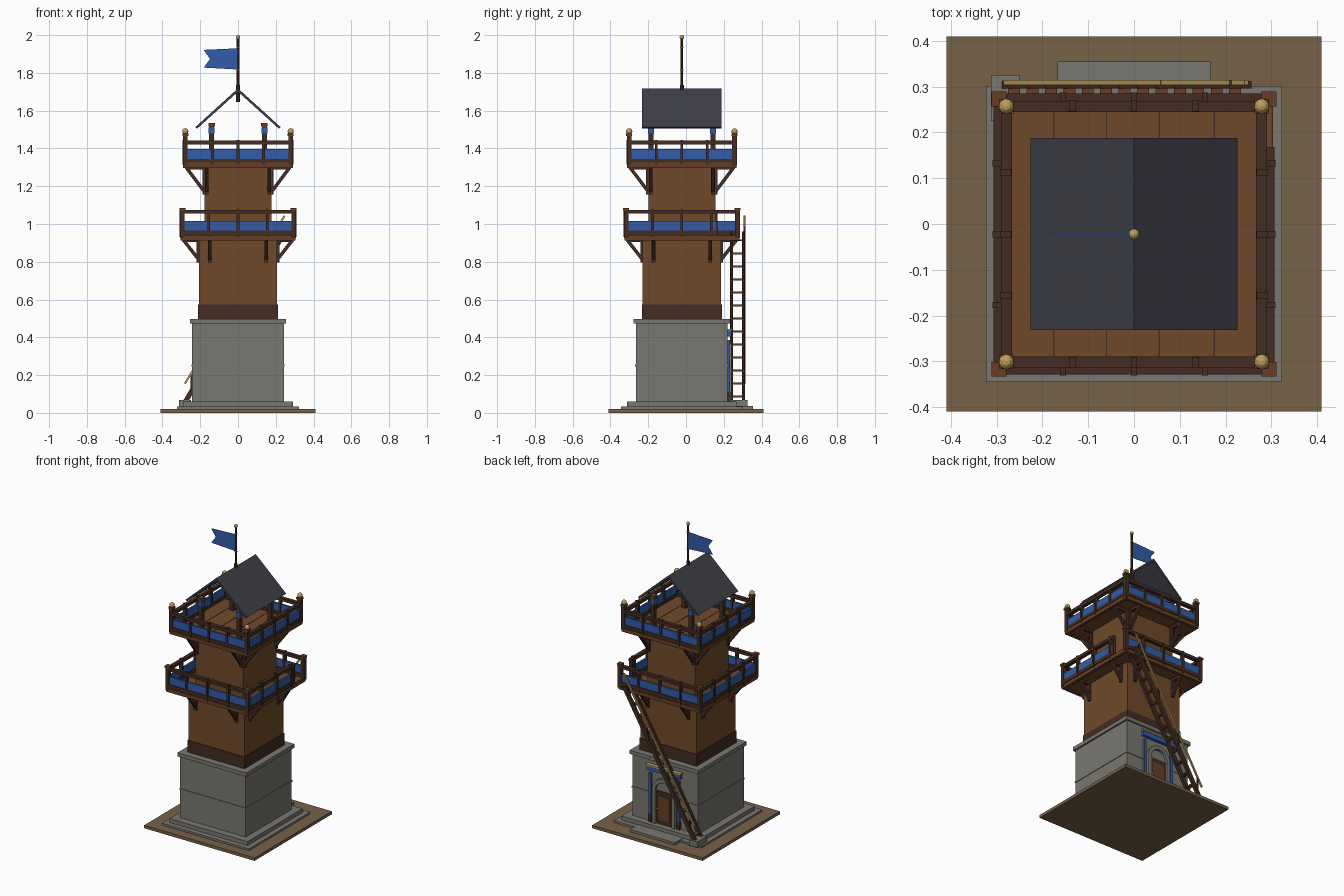
import bpy, bmesh, math
from mathutils import Vector, Matrix

if "Cube" in bpy.data.objects:
    bpy.data.objects.remove(bpy.data.objects["Cube"])

CY = -0.022  # tower centre line in y


def srgb(r, g, b):
    return [((c / 255 + 0.055) / 1.055) ** 2.4 for c in (r, g, b)] + [1]


def mat(name, *rgb):
    m = bpy.data.materials.new(name)
    m.diffuse_color = srgb(*rgb)
    m.use_nodes = True
    m.node_tree.nodes["Principled BSDF"].inputs["Base Color"].default_value = m.diffuse_color
    return m


DIRT = mat("packed_earth", 118, 97, 72)
STONE = mat("grey_stone", 122, 119, 112)
WOOD = mat("brown_planks", 112, 74, 42)
DARK = mat("dark_timber", 68, 44, 34)
MID = mat("reddish_timber", 102, 63, 38)
ROOF = mat("slate", 62, 62, 72)
BLUE = mat("blue_paint", 50, 92, 168)
GOLD = mat("gold", 190, 160, 95)


def finish(name, bm, m):
    bmesh.ops.recalc_face_normals(bm, faces=bm.faces)
    me = bpy.data.meshes.new(name)
    bm.to_mesh(me)
    bm.free()
    me.materials.append(m)
    ob = bpy.data.objects.new(name, me)
    bpy.context.collection.objects.link(ob)
    return ob


def box(name, m, x0, x1, y0, y1, z0, z1):
    bm = bmesh.new()
    bmesh.ops.create_cube(bm, size=1)
    for v in bm.verts:
        v.co = ((x0 + x1) / 2 + v.co.x * (x1 - x0), (y0 + y1) / 2 + v.co.y * (y1 - y0),
                (z0 + z1) / 2 + v.co.z * (z1 - z0))
    return finish(name, bm, m)


def block(name, m, half, z0, z1):
    """Square slab around the tower axis."""
    return box(name, m, -half, half, CY - half, CY + half, z0, z1)


def post(name, m, x, y, w, z0, z1):
    return box(name, m, x - w / 2, x + w / 2, y - w / 2, y + w / 2, z0, z1)


def beam(name, m, a, b, w, h):
    """Square bar between two points."""
    a, b = Vector(a), Vector(b)
    d = b - a
    bm = bmesh.new()
    bmesh.ops.create_cube(bm, size=1, matrix=Matrix.Diagonal((w, h, d.length, 1)))
    bm.transform(Matrix.Translation((a + b) / 2) @ d.to_track_quat('Z', 'Y').to_matrix().to_4x4())
    return finish(name, bm, m)


def ball(name, m, x, y, z, r):
    bm = bmesh.new()
    bmesh.ops.create_uvsphere(bm, u_segments=10, v_segments=6, radius=r,
                              matrix=Matrix.Translation((x, y, z)))
    return finish(name, bm, m)


def rod(name, m, r, z0, z1):
    bm = bmesh.new()
    bmesh.ops.create_cone(bm, cap_ends=True, segments=8, radius1=r, radius2=r, depth=z1 - z0,
                          matrix=Matrix.Translation((0, CY, (z0 + z1) / 2)))
    return finish(name, bm, m)


def prism(name, m, pts, y0, y1):
    """Outline in x and z, extruded along y."""
    bm = bmesh.new()
    f = bm.faces.new([bm.verts.new((x, y0, z)) for x, z in pts])
    r = bmesh.ops.extrude_face_region(bm, geom=[f])
    for v in r['geom']:
        if isinstance(v, bmesh.types.BMVert):
            v.co.y = y1
    return finish(name, bm, m)


def side_point(side, along, out, z):
    """Point on one of four sides: along the side, outward from the axis."""
    x, y = [(along, -out), (out, along), (along, out), (-out, along)][side]
    return Vector((x, y + CY, z))


def side_box(name, m, side, a0, a1, o0, o1, z0, z1):
    p, q = side_point(side, a0, o0, z0), side_point(side, a1, o1, z1)
    return box(name, m, min(p.x, q.x), max(p.x, q.x), min(p.y, q.y), max(p.y, q.y), z0, z1)


# Ground and stone base
box("ground_plate", DIRT, -.409, .409, -.409, .409, 0, .02)
block("lower_plinth", STONE, .323, .018, .033)
block("upper_plinth", STONE, .29, .033, .06)
block("stone_base", STONE, .243, .06, .475)
block("stone_course", STONE, .247, .246, .256)
block("stone_cap", STONE, .255, .472, .497)

# Timber tower body
block("timber_skirt", DARK, .212, .497, .575)
block("lower_walls", WOOD, .207, .575, .915)
block("upper_walls", WOOD, .177, .935, 1.3)


def railing(level, half, z, heights, inner, gap):
    """Deck railing: base rail, blue panel, top rail and posts on four sides."""
    base, panel, r0, r1, top = heights
    for s in range(4):
        end = .19 if (gap and s == 1) else half
        side_box(level + "_base_rail", DARK, s, -half, end, half - .011, half + .011, z, base)
        side_box(level + "_blue_panel", BLUE, s, -half, end, half - .006, half + .006, base, panel)
        side_box(level + "_top_rail", DARK, s, -half, end, half - .012, half + .012, r0, r1)
        for a in (-inner, 0, inner):
            side_box(level + "_rail_post", DARK, s, a - .007, a + .007,
                     half - .011, half + .014, z - .01, r1 + .004)
        if end < half:
            side_box(level + "_gap_post", DARK, s, end - .012, end, half - .011, half + .011, z, r1)
    for sx in (-1, 1):
        for sy in (-1, 1):
            post(level + "_corner_post", DARK, sx * half, CY + sy * half, .025, z - .015, top)
            post(level + "_post_cap", MID, sx * half, CY + sy * half, .032, top - .006, top + .008)


def deck(level, half, z0, z1, wall, foot, brace_at):
    """Deck slab with edge trim, joists and diagonal braces."""
    block(level + "_deck", WOOD, half - .006, z0 + .008, z1)
    for s in range(4):
        side_box(level + "_deck_edge", MID, s, -half, half, half - .02, half, z0, z1 - .003)
        for a in (-brace_at, brace_at):
            beam(level + "_brace", DARK, side_point(s, a, wall - .004, foot),
                 side_point(s, a, half - .015, z0 + .003), .018, .018)
            side_box(level + "_joist", DARK, s, a - .009, a + .009, wall, half - .012, z0 - .008, z0 + .01)
            side_box(level + "_brace_foot", DARK, s, a - .01, a + .01, wall - .002, wall + .012,
                     foot - .01, z0)


deck("middle", .304, .912, .94, .207, .805, .15)
railing("middle", .295, .94, (.965, 1.016, 1.055, 1.074, 1.078), .155, True)
deck("upper", .29, 1.297, 1.325, .177, 1.165, .165)
railing("upper", .279, 1.325, (1.345, 1.396, 1.422, 1.442, 1.472), .135, False)
for sx in (-1, 1):
    for sy in (-1, 1):
        ball("gold_finial", GOLD, sx * .279, CY + sy * .279, 1.49, .017)
for x in (-.175, -.06, .055, .175):
    box("plank_seam", DARK, x - .0015, x + .0015, CY - .268, CY + .268, 1.324, 1.3265)

# Roof posts with painted bands
for sx in (-1, 1):
    for sy in (-1, 1):
        x, y = sx * .14, CY + sy * .164
        post("roof_post", DARK, x, y, .026, 1.32, 1.53)
        post("roof_post_band", BLUE, x, y, .031, 1.478, 1.512)
        post("roof_post_cap", MID, x, y, .034, 1.515, 1.535)

# Gable roof
prism("roof", ROOF, [(-.226, 1.513), (0, 1.718), (.226, 1.513), (.216, 1.505),
                     (0, 1.700), (-.216, 1.505)], CY - .21, CY + .21)

# Flagpole and flag
rod("pole_socket", DARK, .011, 1.645, 1.735)
rod("flagpole", DARK, .007, 1.72, 1.985)
ball("pole_finial", GOLD, 0, CY, 1.988, .012)
for z in (1.815, 1.935):
    rod("flag_ring", GOLD, .0085, z - .003, z + .003)
prism("flag", BLUE, [(0, 1.93), (-.182, 1.922), (-.148, 1.874), (-.182, 1.828), (0, 1.818)],
      CY - .002, CY + .002)

# Doorway on the back
WALL = CY + .243


def arc(r, z, n=10):
    """Half circle from right to left."""
    return [(r * math.cos(math.pi * i / n), z + r * math.sin(math.pi * i / n)) for i in range(n + 1)]


box("door_step", STONE, -.167, .167, WALL + .03, .355, .018, .036)
prism("door_surround", STONE, [(.085, .06)] + arc(.085, .285) + [(-.085, .06), (-.06, .06)]
      + arc(.06, .285)[::-1] + [(.06, .06)], WALL - .01, WALL + .02)
prism("door_fanlight", STONE, arc(.061, .285) + [(-.061, .26), (.061, .26)], WALL - .01, WALL + .004)
box("door", DARK, -.06, .06, WALL - .01, WALL + .008, .06, .28)
box("door_panel", MID, -.042, .042, WALL, WALL + .012, .09, .25)
ball("door_knob", GOLD, .048, WALL + .012, .16, .006)
for sx in (-1, 1):
    post("door_blue_post", BLUE, sx * .105, WALL + .004, .018, .11, .385)
    post("door_post_foot", DARK, sx * .105, WALL + .004, .022, .06, .11)
box("door_lintel", BLUE, -.125, .125, WALL - .01, WALL + .02, .405, .435)
box("lintel_trim", GOLD, -.13, .13, WALL - .01, WALL + .024, .435, .444)

# Steep stair up the back, with handrail
box("stair_foot_stone", STONE, -.312, -.25, .225, .325, .03, .068)
FOOT, HEAD = (-.278, .06), (.245, .955)
for y in (.24, .304):
    beam("stair_stringer", DARK, (FOOT[0], y, FOOT[1]), (HEAD[0], y, HEAD[1]), .016, .026)
for i in range(13):
    t = (i + .4) / 13
    x, z = FOOT[0] + t * (HEAD[0] - FOOT[0]), FOOT[1] + t * (HEAD[1] - FOOT[1])
    box("stair_tread", MID, x - .013, x + .013, .236, .308, z - .005, z + .005)
beam("stair_handrail", GOLD, (-.281, .309, .155), (.246, .309, 1.043), .01, .01)
for t in (.06, .35, .65, .94):
    x, z = FOOT[0] + t * (HEAD[0] - FOOT[0]), FOOT[1] + t * (HEAD[1] - FOOT[1])
    post("handrail_baluster", DARK, x, .309, .009, z, z + .095)
